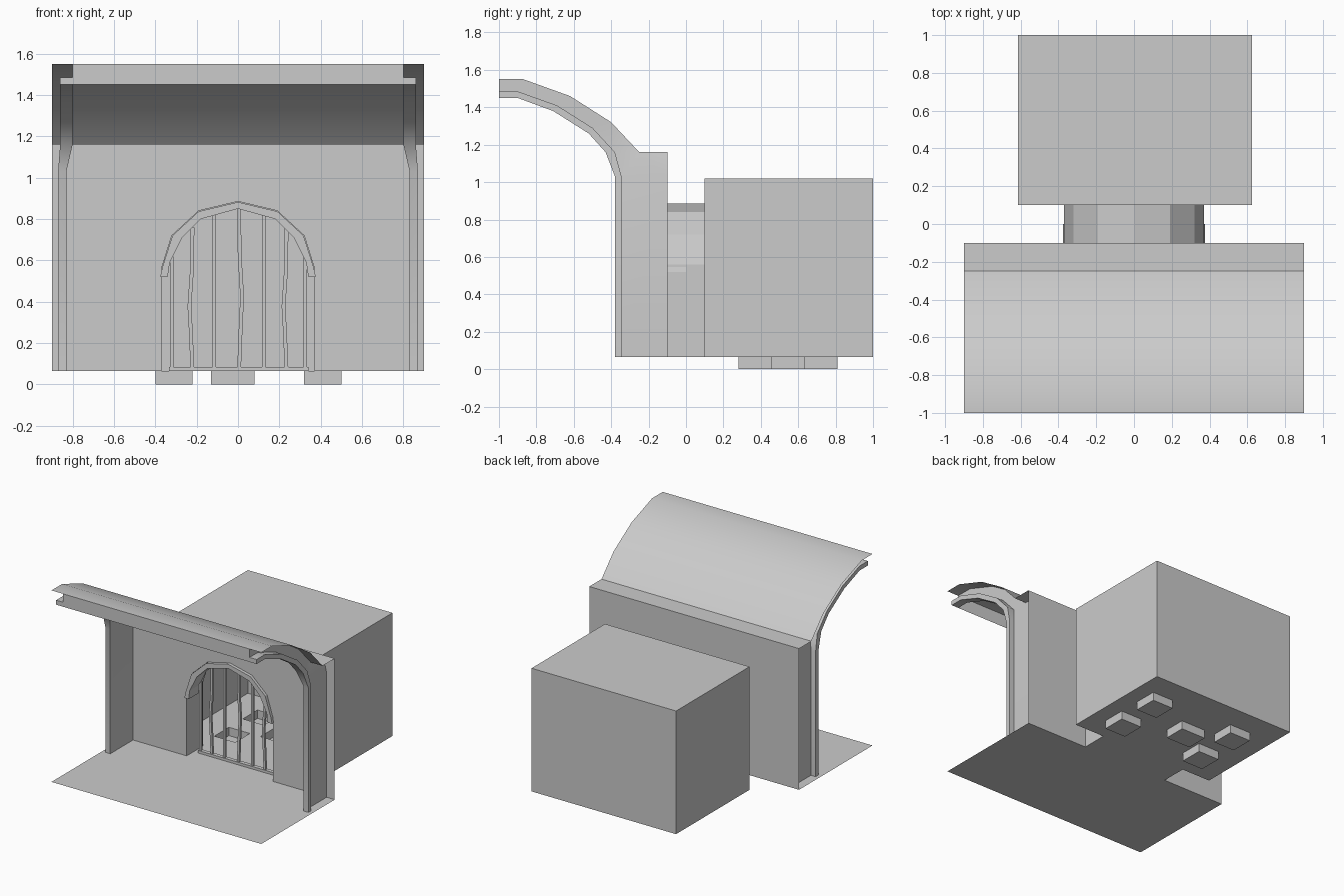
import bpy, bmesh

old = bpy.data.objects.get("Cube")
if old:
    bpy.data.objects.remove(old)

stone = bpy.data.materials.new("grey stone")
stone.use_nodes = True
GREY = (0.6, 0.6, 0.6, 1)
stone.diffuse_color = GREY
stone.node_tree.nodes["Principled BSDF"].inputs["Base Color"].default_value = GREY

FLOOR = 0.065
HALF = 0.9          # half width of the front hall
WALL_Y, ROOM_Y = -0.1, 0.1


def build(name, polygons, smooth=False):
    """Make a mesh object from a list of polygons, welding shared corners."""
    bm = bmesh.new()
    for poly in polygons:
        bm.faces.new([bm.verts.new(p) for p in poly])
    bmesh.ops.remove_doubles(bm, verts=bm.verts, dist=0.0005)
    bmesh.ops.recalc_face_normals(bm, faces=bm.faces)
    mesh = bpy.data.meshes.new(name)
    bm.to_mesh(mesh)
    bm.free()
    mesh.materials.append(stone)
    obj = bpy.data.objects.new(name, mesh)
    bpy.context.collection.objects.link(obj)
    if smooth:
        bpy.ops.object.select_all(action='DESELECT')
        obj.select_set(True)
        bpy.context.view_layer.objects.active = obj
        bpy.ops.object.shade_smooth_by_angle(angle=0.6)
    return obj


def strip(a, b):
    """Quads between two equally long point rows."""
    return [(a[i], a[i + 1], b[i + 1], b[i]) for i in range(len(a) - 1)]


def arch(half):
    """Complete a right-hand half arch, given from the foot to the crown."""
    return [(-x, z) for x, z in half[:-1]] + half[::-1]


def at_y(points, y):
    return [(x, y, z) for x, z in points]


# Arched passage between the hall and the back room
passage = arch([(0.37, FLOOR), (0.37, 0.56), (0.32, 0.72), (0.19, 0.84), (0, 0.885)])
build("passage_vault", strip(at_y(passage, WALL_Y), at_y(passage, ROOM_Y)))


def arched_wall(name, x0, x1, top, y):
    outline = [(x0, FLOOR)] + passage + [(x1, FLOOR), (x1, top), (x0, top)]
    build(name, [at_y(outline, y)])


# Floors of the hall and the passage
for name, w, y0, y1 in (("hall_floor", HALF, -1, WALL_Y),
                        ("passage_floor", 0.37, WALL_Y, ROOM_Y)):
    build(name, [[(-w, y0, FLOOR), (w, y0, FLOOR), (w, y1, FLOOR), (-w, y1, FLOOR)]])

# Back room: floor grid with five sunken pits
X0, X1, TOP = -0.615, 0.625, 1.02
xs = [X0, -0.4, -0.22, -0.13, 0.08, 0.32, 0.5, X1]
ys = [ROOM_Y, 0.28, 0.46, 0.63, 0.81, 1]
pits = {(1, 1), (1, 3), (5, 1), (5, 3), (3, 2)}
faces = []
for i in range(len(xs) - 1):
    for j in range(len(ys) - 1):
        ring = [(xs[i], ys[j]), (xs[i + 1], ys[j]),
                (xs[i + 1], ys[j + 1]), (xs[i], ys[j + 1])]
        sunk = (i, j) in pits
        faces.append([(x, y, 0 if sunk else FLOOR) for x, y in ring])
        if sunk:
            loop = ring + ring[:1]
            faces += strip([(x, y, 0) for x, y in loop], [(x, y, FLOOR) for x, y in loop])
build("room_floor", faces)

# Back room: walls and ceiling
path = [(X0, ROOM_Y), (X0, 1), (X1, 1), (X1, ROOM_Y)]
low = [(x, y, FLOOR) for x, y in path]
high = [(x, y, TOP) for x, y in path]
build("room_walls", strip(low, high) + [high])
arched_wall("room_front_wall", X0, X1, TOP, ROOM_Y)

# Hall back wall
LEDGE = 1.16
arched_wall("hall_back_wall", -HALF, HALF, LEDGE, WALL_Y)

# Vaulted canopy with its ledge
outer = [(-1, 1.55), (-0.87, 1.55), (-0.62, 1.46), (-0.4, 1.32), (-0.25, LEDGE)]
canopy = outer + [(WALL_Y, LEDGE)]
build("canopy", strip([(-HALF, y, z) for y, z in canopy],
                      [(HALF, y, z) for y, z in canopy]), smooth=True)

# Side ribs: a web from the canopy inward, with an outward flange
back = outer + [(WALL_Y, 1.03), (WALL_Y, FLOOR)]
middle = [(-1, 1.485), (-0.9, 1.485), (-0.69, 1.41), (-0.5, 1.29),
          (-0.38, LEDGE), (-0.345, 1.03), (-0.345, FLOOR)]
inner = [(-1, 1.45), (-0.9, 1.45), (-0.71, 1.38), (-0.52, 1.26),
         (-0.43, LEDGE), (-0.38, 1.03), (-0.38, FLOOR)]
web_x = [0.8] * 5 + [0.83] * 2
flange_x = [0.86] * 5 + [0.87] * 2
for side, s in (("left", 1), ("right", -1)):
    def row(widths, points):
        return [(s * w, y, z) for w, (y, z) in zip(widths, points)]
    rows = [row(web_x, back), row(web_x, middle), row(flange_x, middle),
            row(flange_x, inner), row(web_x, inner), row(web_x, middle)]
    faces = [f for a, b in zip(rows, rows[1:]) for f in strip(a, b)]
    faces.append([(s * 0.8, -0.25, LEDGE), (s * 0.83, WALL_Y, 1.03), (s * 0.8, WALL_Y, LEDGE)])
    build(side + "_rib", faces, smooth=True)

# Front beam closing the canopy edge between the ribs
build("front_beam", [at_y([(-0.86, 1.45), (0.86, 1.45), (0.86, 1.485), (0.8, 1.485),
                           (0.8, 1.55), (-0.8, 1.55), (-0.8, 1.485), (-0.86, 1.485)], -1)])

# Arch moulding around the passage mouth
big = arch([(0.376, 0.52), (0.365, 0.57), (0.317, 0.72), (0.19, 0.837), (0, 0.882)])
small = arch([(0.34, 0.52), (0.33, 0.59), (0.27, 0.71), (0.18, 0.8), (0, 0.85)])
Y0, Y1 = -0.12, 0.0
rows = [at_y(big, Y0), at_y(small, Y0), at_y(small, Y1), at_y(big, Y1), at_y(big, Y0)]
faces = [f for a, b in zip(rows, rows[1:]) for f in strip(a, b)]
faces += [[r[k] for r in rows[:4]] for k in (0, -1)]
build("arch_moulding", faces)

# Gate: bent bars standing on a bottom rail
bars = [(-0.32, 0.62, 0), (-0.22, 0.76, -0.015), (-0.115, 0.83, 0), (0.005, 0.86, 0.015),
        (0.125, 0.83, 0), (0.235, 0.76, -0.015), (0.325, 0.62, 0)]
for n, (x, top, bend) in enumerate(bars, 1):
    levels = [FLOOR + (top - FLOOR) * t for t in (0, 0.3, 0.45, 0.7, 1)]
    centres = [x, x + bend * 0.6, x + bend, x + bend * 0.2, x]
    r = 0.009
    corners = [(-r, -r), (r, -r), (r, r), (-r, r), (-r, -r)]
    rings = [[(c + dx, dy, z) for dx, dy in corners] for c, z in zip(centres, levels)]
    faces = [f for a, b in zip(rings, rings[1:]) for f in strip(a, b)]
    faces += [rings[0][:4], rings[-1][:4]]
    build("gate_bar_%d" % n, faces)

bpy.ops.mesh.primitive_cube_add(size=1, location=(0.003, 0, FLOOR + 0.01))
rail = bpy.context.object
rail.name = "gate_rail"
rail.scale = (0.675, 0.03, 0.02)
rail.data.materials.append(stone)
